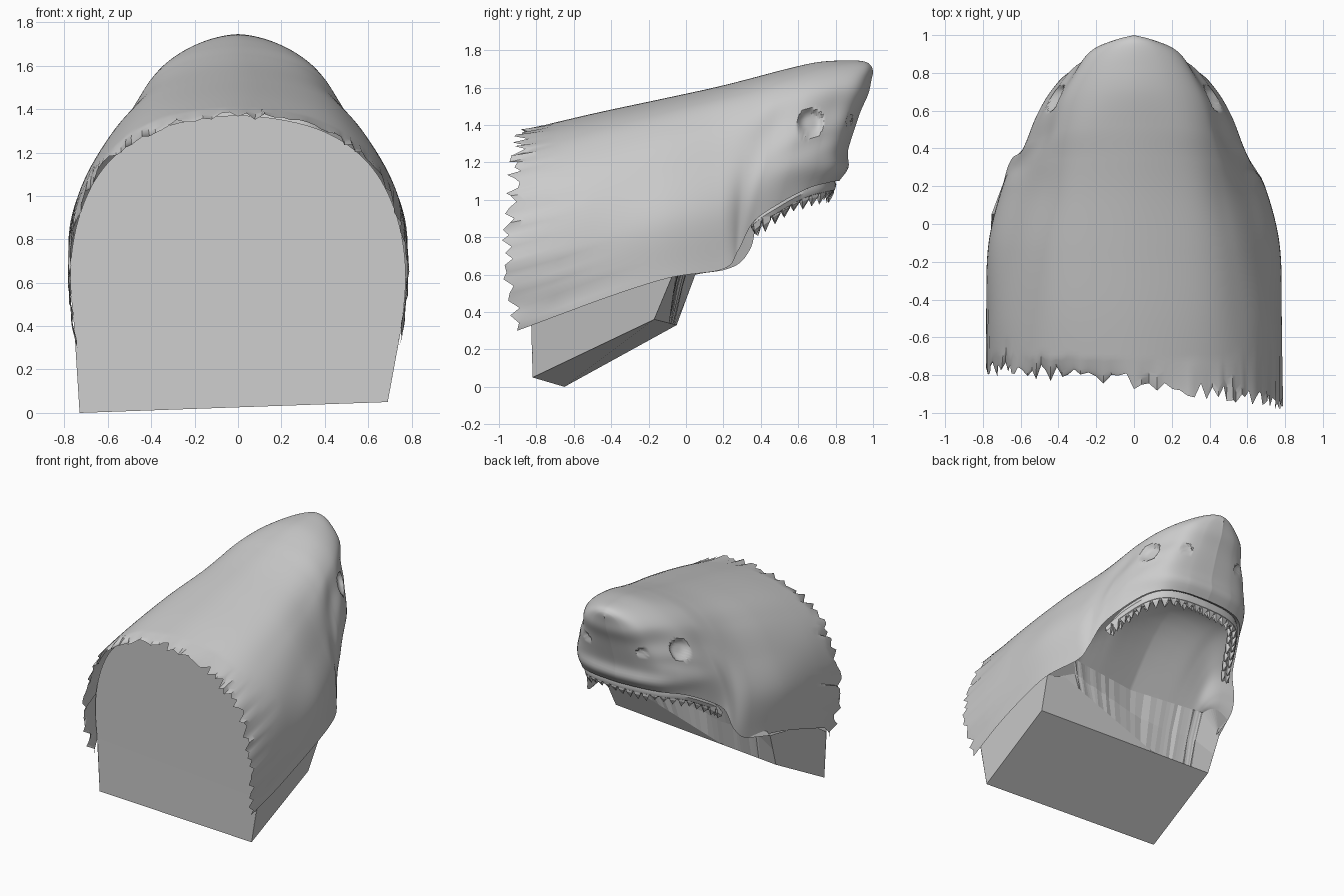
import bpy, bmesh, math, random
from mathutils import Vector

if "Cube" in bpy.data.objects:
    bpy.data.objects.remove(bpy.data.objects["Cube"])

random.seed(4)
grey = bpy.data.materials.new("plain grey")
grey.diffuse_color = (0.6, 0.6, 0.6, 1)
grey.use_nodes = True
grey.node_tree.nodes["Principled BSDF"].inputs["Base Color"].default_value = grey.diffuse_color


def make(name, verts, faces, smooth=True):
    me = bpy.data.meshes.new(name)
    me.from_pydata([tuple(v) for v in verts], [], faces)
    me.materials.append(grey)
    bm = bmesh.new()
    bm.from_mesh(me)
    bmesh.ops.remove_doubles(bm, verts=bm.verts, dist=0.0004)
    bmesh.ops.recalc_face_normals(bm, faces=bm.faces)
    bm.to_mesh(me)
    bm.free()
    ob = bpy.data.objects.new(name, me)
    bpy.context.collection.objects.link(ob)
    if smooth:
        bpy.ops.object.select_all(action='DESELECT')
        ob.select_set(True)
        bpy.context.view_layer.objects.active = ob
        bpy.ops.object.shade_smooth_by_angle(angle=math.radians(35))
    return ob


def spline(a, b, c, d, t):
    return 0.5 * (2 * b + (c - a) * t + (2 * a - 5 * b + 4 * c - d) * t * t
                  + (3 * b - a - 3 * c + d) * t ** 3)


# Head sections: top y, z; lower edge y, z; half widths from top to lower edge
ST = [
    (-.88, 1.37, -.88, .30, .36, .60, .73, .785, .755),
    (-.50, 1.46, -.50, .45, .36, .57, .715, .780, .770),
    (-.15, 1.535, -.10, .58, .34, .53, .66, .765, .760),
    (.15, 1.60, .20, .63, .31, .475, .59, .69, .69),
    (.35, 1.65, .28, .73, .28, .44, .535, .615, .65),
    (.52, 1.695, .36, .88, .25, .40, .475, .57, .60),
    (.70, 1.735, .50, .98, .20, .35, .43, .515, .53),
    (.85, 1.745, .65, 1.06, .16, .285, .34, .43, .44),
    (.95, 1.74, .75, 1.09, .12, .22, .26, .335, .34),
    (.99, 1.715, .795, 1.10, .08, .13, .15, .19, .19),
    (1.0, 1.68, .81, 1.10, 0, 0, 0, 0, 0),
]
END = len(ST) - 1


def surf(u, v, side):
    i = min(int(u), END - 1)
    q = [ST[max(0, min(END, i + k))] for k in (-1, 0, 1, 2)]
    r = [spline(q[0][k], q[1][k], q[2][k], q[3][k], u - i) for k in range(9)]
    w = [-r[4], 0] + r[4:] + [2 * r[8] - r[7]]
    j = min(int(v * 5), 4)
    x = max(0, spline(w[j], w[j + 1], w[j + 2], w[j + 3], v * 5 - j))
    f = v ** 1.8
    y = r[0] + (r[2] - r[0]) * f
    z = r[1] + (r[3] - r[1]) * f
    if u > 5:        # groove above the upper lip, and a full muzzle under the nose
        x *= 1 - .035 * min(1, (u - 5) / 2) * math.exp(-((v - .77) / .06) ** 2)
        fw = min(1, (u - 5) / 4)
        y += fw * (.035 * math.exp(-((z - 1.17) / .06) ** 2)
                   + .012 * math.exp(-((z - 1.57) / .07) ** 2))
    if side < 0:     # mouth corner sits further forward on this side
        y += .06 * v ** 8 * math.exp(-(u - 4) ** 2)
    # eye sockets and nostrils pressed into the skin
    for cy, cz, ry, rz, depth in ((.665, 1.41, .07, .075, .04), (.872, 1.42, .016, .032, .04)):
        d = math.hypot((y - cy) / ry, (z - cz) / rz)
        if d < 1 and x > .1:
            x -= depth * (1 - d ** 4)
    return Vector((side * x, y, z))


# Skin of the head with a torn rear edge
NU, NV = 200, 46
cols = [(-1, k / NV) for k in range(NV, 0, -1)] + [(1, k / NV) for k in range(NV + 1)]
tear = [(random.random(), random.uniform(-1, 1), random.random()) for c in cols]
verts, faces = [], []
for a in range(NU + 1):
    u = END * a / NU
    for (s, v), (t, n, l) in zip(cols, tear):
        p = surf(u, v, s)
        wear = max(0, 1 - u / (.5 + l * l * 1.6 * v * v))
        p.y += wear * (-.12 * p.x + .05 + .04 * (1 - v) + .07 * v ** 8 - .085 * t)
        p.x *= 1 + wear * (n * .014 - .008)
        p.z += wear * n * .02 * (1 - v)
        verts.append(p)
M = len(cols)
for a in range(NU):
    for b in range(M - 1):
        k = a * M + b
        faces.append((k, k + 1, k + M + 1, k + M))
make("head_skin", verts, faces)

# Upper lip curve from one mouth corner round to the other
NL = 60
us = [3 + (END - 3) * k / NL for k in range(NL + 1)]
lip = [surf(u, 1, -1) for u in us] + [surf(u, 1, 1) for u in reversed(us[:-1])]

# Mouth cavity: the lip drawn back into a domed palate ending on a throat crease
ks = [0, .03, .07, .13, .21, .3, .4, .5, .6, .7, .8, .9, 1]


def inner(p, k):
    q = p.lerp(Vector((p.x * .88, -.04 + .12 * abs(p.x), .74)), k)
    rise = .27 * (1 - (abs(p.x) / .72) ** 2 * .85)
    q.z += rise * math.sin(math.pi * k) if 0 < k < 1 else 0
    return q


verts = [inner(p, k) for k in ks for p in lip]
n = len(lip)
faces = [(a * n + b, a * n + b + 1, (a + 1) * n + b + 1, (a + 1) * n + b)
         for a in range(len(ks) - 1) for b in range(n - 1)]
make("mouth_cavity", verts, faces)

# Base block with a slanting front face, partly cut away by the throat
right = [(.69, -.82, .05), (.72, -.17, .36), (.75, -.07, .60), (.768, -.5, .52), (.755, -.83, .42)]
left = [(-.73, -.65, 0), (-.735, -.05, .33), (-.755, .05, .60), (-.765, -.4, .52), (-.75, -.65, .36)]
fl, fr = Vector(left[1]), Vector(right[1])
knee = Vector((.60, -.05, .625))
foot = fr.lerp(fl, .67)
make("base_block", right + left + [knee, foot],
     [(0, 1, 2, 3, 4), (5, 6, 7, 8, 9), (0, 1, 11, 6, 5), (1, 2, 10, 11)], False)

# Flat rear cap following the head section down to the block
verts, faces = [], []
rows = [surf(.3, k / 40, 1) for k in range(41)]
pairs = [(-p.x * .985, p.x * .985, p.z - .02) for p in rows if p.z > .42]
for xl, xr, z in pairs:
    verts += [(xl, -.735 - .12 * xl, z), (xr, -.735 - .12 * xr, z)]
verts += [left[0], right[0]]
for k in range(len(verts) // 2 - 1):
    faces.append((2 * k, 2 * k + 1, 2 * k + 3, 2 * k + 2))
make("rear_cap", verts, faces, False)

# Creased throat wall falling from the palate to the front edge of the block
crease = [inner(p, 1) for p in lip[::3]]
top = [Vector(left[2])] + crease + [Vector(right[2])]
verts, faces = [], []
for p in top:
    t = min(1, max(0, (p.x - top[0].x) / (top[-1].x - top[0].x)))
    q = fl.lerp(foot, t / .33) if t < .33 else foot.lerp(knee, (t - .33) / .67)
    mid = p.lerp(q, .5) + Vector((0, random.uniform(-.02, .0), 0))
    verts += [p, mid, q]
for k in range(len(top) - 1):
    for r in range(2):
        faces.append((3 * k + r, 3 * k + r + 1, 3 * k + r + 4, 3 * k + r + 3))
make("throat_wall", verts, faces, False)

# Cheek webs joining each mouth corner to the top of the block
for name, hub, corner in (("left_cheek_web", left[2], lip[0]), ("right_cheek_web", right[2], lip[-1])):
    verts = [Vector(hub)] + [inner(corner, k) for k in ks]
    make(name, verts, [(0, k + 1, k + 2) for k in range(len(ks) - 1)], False)

# Arc length sampling of the lip for gum and teeth
lengths = [0]
for a, b in zip(lip, lip[1:]):
    lengths.append(lengths[-1] + (b - a).length)


def along(t):
    d = t * lengths[-1]
    for k in range(n - 1):
        if lengths[k + 1] >= d:
            f = (d - lengths[k]) / max(1e-6, lengths[k + 1] - lengths[k])
            return lip[k].lerp(lip[k + 1], f)
    return lip[-1]


axis = Vector((0, .25, .95))


def inward(p):
    d = axis - p
    return Vector((d.x, d.y, 0)).normalized()


# Gum roll just inside the lip
verts, faces = [], []
G, R = 70, 8
for a in range(G + 1):
    p = along(.13 + .74 * a / G)
    rad = .03 * min(1, .2 + 8 * min(a, G - a) / G)
    for b in range(R):
        ang = math.tau * b / R
        verts.append(p + inward(p) * (.045 + rad * math.cos(ang)) + Vector((0, 0, 1.4 * rad * math.sin(ang) - .02)))
for a in range(G):
    for b in range(R):
        faces.append((a * R + b, a * R + (b + 1) % R, (a + 1) * R + (b + 1) % R, (a + 1) * R + b))
make("upper_gum", verts, faces)


# Two rows of pointed teeth
def tooth_row(name, count, depth, height, width):
    verts, faces = [], []
    for k in range(count):
        t = .15 + .7 * k / (count - 1)
        p = along(t)
        tan = (along(t + .01) - along(t - .01)).normalized()
        inw = inward(p)
        h = height * random.uniform(.85, 1.15)
        base = p + inw * depth + Vector((0, 0, -.02))
        o = len(verts)
        for drop, wide in ((0, 1), (.5, .8)):
            for i, j in ((-1, -.5), (-.9, .6), (.9, .6), (1, -.5)):
                verts.append(base + tan * width * i * wide + inw * .026 * j - Vector((0, 0, h * drop)))
        verts.append(base - Vector((0, 0, h)) + inw * .012)
        for i in range(4):
            j = (i + 1) % 4
            faces.append((o + i, o + j, o + 4 + j, o + 4 + i))
            faces.append((o + 4 + i, o + 4 + j, o + 8))
        faces.append((o, o + 1, o + 2, o + 3))
    make(name, verts, faces, False)


tooth_row("outer_teeth", 25, .04, .085, .029)
tooth_row("inner_teeth", 21, .075, .065, .025)
